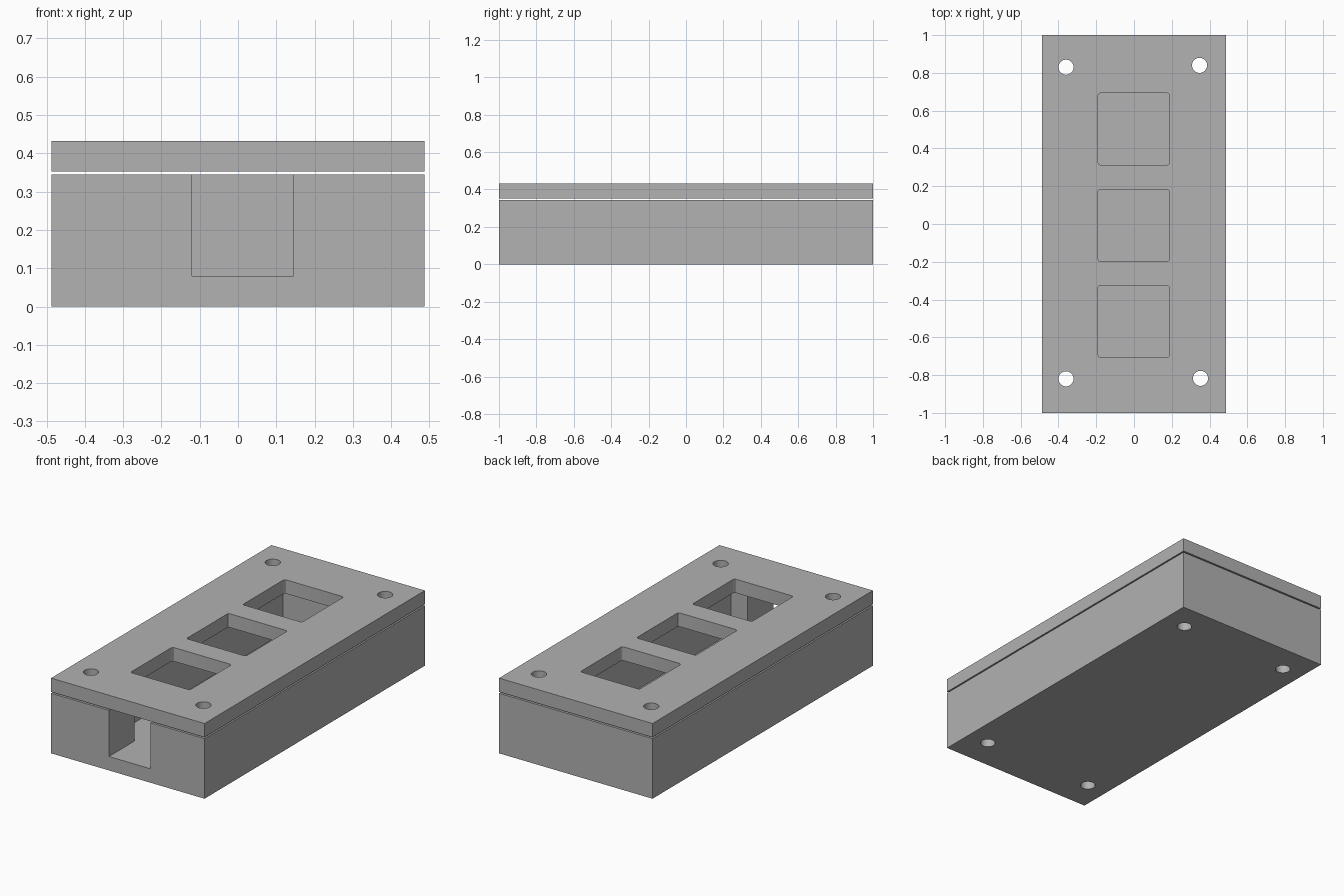
import bpy
import bmesh
from mathutils import Matrix, Vector

default_cube = bpy.data.objects.get("Cube")
if default_cube:
    bpy.data.objects.remove(default_cube, do_unlink=True)

# Single plain grey material
grey = bpy.data.materials.new("plain grey")
grey.use_nodes = True
colour = (0.445, 0.445, 0.445, 1)
grey.diffuse_color = colour
grey.node_tree.nodes["Principled BSDF"].inputs["Base Color"].default_value = colour


def make_object(name, bm):
    mesh = bpy.data.meshes.new(name)
    bm.to_mesh(mesh)
    bm.free()
    mesh.materials.append(grey)
    obj = bpy.data.objects.new(name, mesh)
    bpy.context.collection.objects.link(obj)
    return obj


def box(name, low, high, corner=0):
    """Box between two corners, with optional rounded upright edges."""
    low, high = Vector(low), Vector(high)
    bm = bmesh.new()
    bmesh.ops.create_cube(bm, size=1)
    bmesh.ops.scale(bm, vec=high - low, verts=bm.verts)
    bmesh.ops.translate(bm, vec=(low + high) / 2, verts=bm.verts)
    if corner:
        upright = [e for e in bm.edges
                   if abs(e.verts[0].co.z - e.verts[1].co.z) > 1e-4]
        bmesh.ops.bevel(bm, geom=upright, offset=corner, segments=3,
                        profile=0.5, affect='EDGES')
    return make_object(name, bm)


def drill(x, y):
    bm = bmesh.new()
    bmesh.ops.create_cone(bm, cap_ends=True, segments=32, radius1=0.04,
                          radius2=0.04, depth=2,
                          matrix=Matrix.Translation((x, y, 0)))
    return make_object("hole_cutter", bm)


def cut(obj, cutter):
    mod = obj.modifiers.new("cut", 'BOOLEAN')
    mod.operation = 'DIFFERENCE'
    mod.solver = 'EXACT'
    mod.object = cutter
    bpy.ops.object.select_all(action='DESELECT')
    bpy.context.view_layer.objects.active = obj
    obj.select_set(True)
    bpy.ops.object.modifier_apply(modifier=mod.name)
    bpy.data.objects.remove(cutter, do_unlink=True)


W = 0.4875
FLOOR = 0.08

# Lower case: hollow box with a cable slot in the front wall
case = box("case_body", (-W, -1, 0), (W, 1, 0.345))
cut(case, box("cavity_cutter", (-0.25, -0.766, FLOOR), (0.25, 0.766, 0.6)))
cut(case, box("slot_cutter", (-0.12, -1.2, FLOOR), (0.145, -0.6, 0.6)))

# Lid: plate with three square windows, just above the case
lid = box("lid", (-W, -1, 0.353), (W, 1, 0.432))
for y in (-0.515, -0.007, 0.503):
    cut(lid, box("window_cutter", (-0.19, y - 0.19, 0.2),
                 (0.187, y + 0.19, 0.6), corner=0.012))

# Screw holes through both parts
for x, y in ((-0.36, 0.83), (0.347, 0.84), (-0.36, -0.82), (0.352, -0.817)):
    for part in (case, lid):
        cut(part, drill(x, y))

for part in (case, lid):
    bpy.ops.object.select_all(action='DESELECT')
    bpy.context.view_layer.objects.active = part
    part.select_set(True)
    bpy.ops.object.shade_smooth_by_angle()
